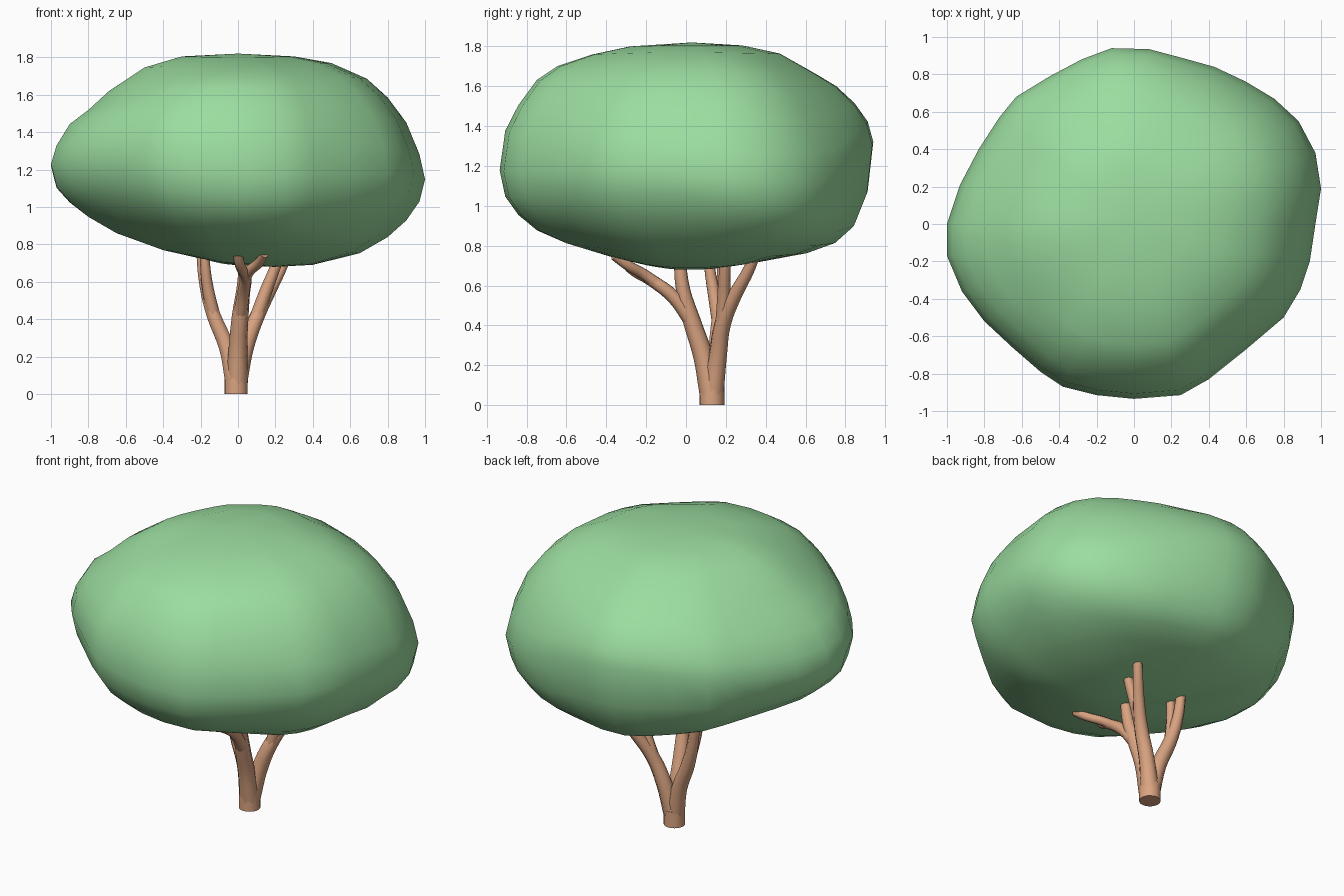
import bpy, bmesh, math

if "Cube" in bpy.data.objects:
    bpy.data.objects.remove(bpy.data.objects["Cube"])


def material(name, rgb):
    m = bpy.data.materials.new(name)
    m.diffuse_color = (*rgb, 1.0)
    m.use_nodes = True
    m.node_tree.nodes["Principled BSDF"].inputs["Base Color"].default_value = m.diffuse_color
    return m


leaf = material("leaf_green", (0.33, 0.72, 0.35))
bark = material("tan_bark", (0.70, 0.37, 0.22))


def smooth(ob, angle):
    bpy.ops.object.select_all(action='DESELECT')
    ob.select_set(True)
    bpy.context.view_layer.objects.active = ob
    bpy.ops.object.shade_smooth_by_angle(angle=math.radians(angle))


# Canopy: plan outline scaled by ring fractions, heights blended from four side profiles
outline = [(1, .19), (.97, .38), (.88, .55), (.75, .67), (.6, .76), (.43, .84), (.25, .89),
           (.08, .935), (-.12, .94), (-.28, .88), (-.45, .79), (-.63, .68), (-.72, .57),
           (-.83, .4), (-.93, .21), (-1, 0), (-1, -.17), (-.92, -.36), (-.8, -.52),
           (-.65, -.66), (-.5, -.79), (-.38, -.87), (-.2, -.915), (0, -.935), (.25, -.915),
           (.4, -.83), (.6, -.67), (.8, -.5), (.89, -.35), (.94, -.2), (.97, 0)]
fracs = [.3, .5, .69, .8, .9, .97, 1, .97, .9, .8, .65, .4, .2]
left = [1.805, 1.745, 1.615, 1.51, 1.43, 1.31, 1.21, 1.095, 1.02, .945, .86, .77, .725]
right = [1.805, 1.77, 1.69, 1.595, 1.47, 1.31, 1.18, 1.06, .95, .85, .755, .69, .68]
front = [1.80, 1.76, 1.70, 1.63, 1.50, 1.37, 1.17, 1.04, .95, .875, .815, .745, .70]
back = [1.805, 1.765, 1.665, 1.605, 1.52, 1.43, 1.33, 1.08, .91, .82, .765, .72, .69]

bm = bmesh.new()
rings = []
for i, f in enumerate(fracs):
    ring = []
    for x, y in outline:
        a = math.atan2(y, x)
        zx = right[i] if x > 0 else left[i]
        zy = back[i] if y > 0 else front[i]
        z = zx * math.cos(a) ** 2 + zy * math.sin(a) ** 2
        # widest line dips at the back right and lifts at the front left
        d = math.cos(a - math.pi / 4)
        z += (-.12 if d > 0 else .07) * d ** 6 * f ** 6
        ring.append(bm.verts.new((x * f, y * f, z)))
    rings.append(ring)
top, bottom = bm.verts.new((0, .03, 1.82)), bm.verts.new((.05, 0, .685))
n = len(outline)
for j in range(n):
    k = (j + 1) % n
    bm.faces.new((top, rings[0][j], rings[0][k]))
    bm.faces.new((bottom, rings[-1][k], rings[-1][j]))
    for r, s in zip(rings, rings[1:]):
        bm.faces.new((r[j], s[j], s[k], r[k]))
bmesh.ops.recalc_face_normals(bm, faces=bm.faces)
mesh = bpy.data.meshes.new("canopy")
bm.to_mesh(mesh)
bm.free()
canopy = bpy.data.objects.new("canopy", mesh)
bpy.context.collection.objects.link(canopy)
mesh.materials.append(leaf)
smooth(canopy, 80)

# Trunk stump
bpy.ops.mesh.primitive_cylinder_add(vertices=20, radius=.062, depth=.1, location=(-.01, .13, .05))
trunk = bpy.context.object
trunk.name = "trunk"
trunk.data.materials.append(bark)
smooth(trunk, 40)


# Limbs: tapered tubes through (x, y, z, radius) points
def limb(name, points):
    cu = bpy.data.curves.new(name, 'CURVE')
    cu.dimensions = '3D'
    cu.bevel_depth = 1
    cu.bevel_resolution = 2
    cu.resolution_u = 4
    cu.use_fill_caps = True
    sp = cu.splines.new('BEZIER')
    sp.bezier_points.add(len(points) - 1)
    for p, (x, y, z, r) in zip(sp.bezier_points, points):
        p.co = (x, y, z)
        p.radius = r
        p.handle_left_type = p.handle_right_type = 'AUTO'
    ob = bpy.data.objects.new(name, cu)
    bpy.context.collection.objects.link(ob)
    cu.materials.append(bark)
    bpy.ops.object.select_all(action='DESELECT')
    ob.select_set(True)
    bpy.context.view_layer.objects.active = ob
    bpy.ops.object.convert(target='MESH')
    smooth(bpy.context.object, 50)


limb("front_limb", [(-.005, .125, .06, .058), (0, .085, .25, .05), (.012, .03, .42, .045),
                    (.03, -.015, .58, .036), (.04, -.035, .78, .028)])
limb("front_branch", [(.012, .03, .42, .04), (.03, -.06, .54, .035), (.04, -.17, .625, .031),
                      (.01, -.28, .69, .027), (-.005, -.34, .77, .025)])
limb("front_twig", [(.035, -.12, .59, .03), (.06, -.21, .655, .028), (.11, -.29, .70, .026),
                    (.14, -.36, .75, .024)])
limb("left_limb", [(-.015, .13, .06, .056), (-.06, .15, .25, .045), (-.13, .165, .42, .04),
                   (-.175, .18, .58, .033), (-.20, .19, .80, .028)])
limb("left_branch", [(-.13, .165, .42, .036), (-.16, .14, .56, .031), (-.175, .12, .68, .027),
                     (-.18, .11, .80, .025)])
limb("right_limb", [(-.005, .135, .06, .056), (.04, .16, .25, .047), (.10, .185, .41, .042),
                    (.17, .245, .55, .035), (.24, .32, .69, .029), (.28, .36, .80, .026)])
limb("right_branch", [(.10, .185, .41, .038), (.145, .19, .54, .034), (.20, .195, .68, .029),
                      (.24, .20, .80, .026)])
